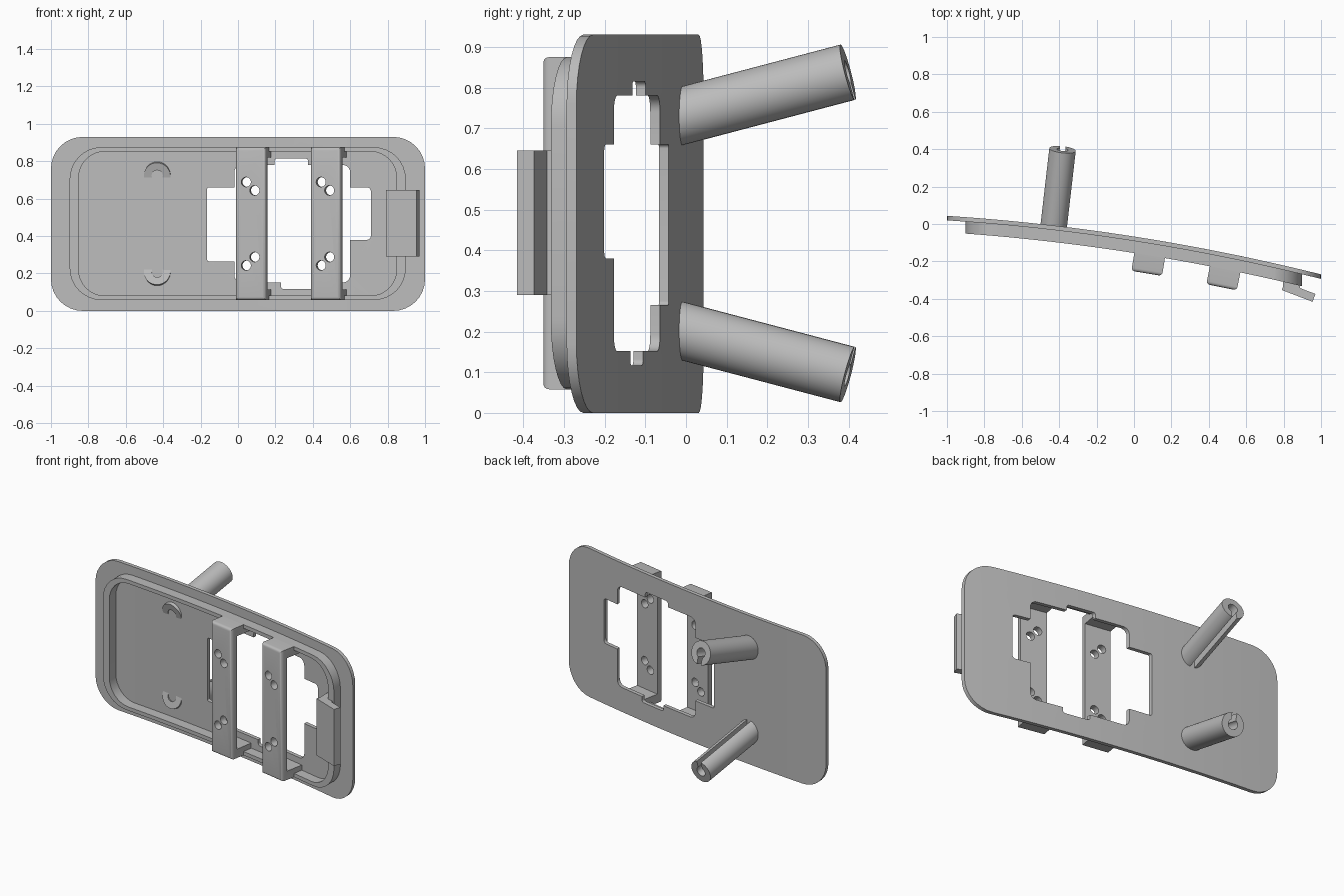
import bpy, bmesh, math
from mathutils import Matrix, Vector

if "Cube" in bpy.data.objects:
    bpy.data.objects.remove(bpy.data.objects["Cube"])

grey = bpy.data.materials.new("plain grey")
grey.use_nodes = True
colour = (0.5, 0.5, 0.5, 1)
grey.diffuse_color = colour
grey.node_tree.nodes["Principled BSDF"].inputs["Base Color"].default_value = colour

MID = 0.466  # height of the horizontal symmetry plane


def prism(name, pts, vec):
    """Closed solid: outline points swept along vec."""
    bm = bmesh.new()
    face = bm.faces.new([bm.verts.new(p) for p in pts])
    swept = bmesh.ops.extrude_face_region(bm, geom=[face], use_keep_orig=True)["geom"]
    bmesh.ops.translate(bm, verts=[g for g in swept if isinstance(g, bmesh.types.BMVert)], vec=vec)
    bmesh.ops.recalc_face_normals(bm, faces=bm.faces)
    mesh = bpy.data.meshes.new(name)
    bm.to_mesh(mesh)
    bm.free()
    mesh.materials.append(grey)
    ob = bpy.data.objects.new(name, mesh)
    bpy.context.collection.objects.link(ob)
    return ob


def rounded(name, x0, x1, z0, z1, r, y0, y1, steps=8):
    """Rounded rectangle in x and z, from y0 to y1."""
    pts = []
    corners = [(x1 - r, z1 - r), (x0 + r, z1 - r), (x0 + r, z0 + r), (x1 - r, z0 + r)]
    for q, (cx, cz) in enumerate(corners):
        for i in range(steps + 1):
            a = math.pi / 2 * (q + i / steps)
            pts.append((cx + r * math.cos(a), y0, cz + r * math.sin(a)))
    return prism(name, pts, (0, y1 - y0, 0))


def box(name, x0, x1, y0, y1, z0, z1):
    return prism(name, [(x0, y0, z0), (x1, y0, z0), (x1, y0, z1), (x0, y0, z1)], (0, y1 - y0, 0))


def cut(ob, cutters):
    """Subtract every cutter, then discard it."""
    for c in cutters:
        mod = ob.modifiers.new("cut", "BOOLEAN")
        mod.operation, mod.solver, mod.object = "DIFFERENCE", "EXACT", c
    bpy.context.view_layer.update()
    deps = bpy.context.evaluated_depsgraph_get()
    mesh = bpy.data.meshes.new_from_object(ob.evaluated_get(deps))
    ob.modifiers.clear()
    ob.data = mesh
    for c in cutters:
        bpy.data.objects.remove(c)


def curve(x):
    """Depth of the curved back surface."""
    return -0.067 - 0.1565 * x - 0.046 * x * x


def bend(ob, strips=24):
    """Slice into upright strips and follow the curve."""
    bm = bmesh.new()
    bm.from_mesh(ob.data)
    bmesh.ops.triangulate(bm, faces=bm.faces)
    for i in range(1, strips):
        bmesh.ops.bisect_plane(bm, geom=bm.verts[:] + bm.edges[:] + bm.faces[:], dist=1e-5,
                               plane_co=(-1 + 2 * i / strips, 0, 0), plane_no=(1, 0, 0))
    for v in bm.verts:
        v.co.y += curve(v.co.x)
    bm.to_mesh(ob.data)
    bm.free()


def smooth(ob):
    bpy.ops.object.select_all(action="DESELECT")
    ob.select_set(True)
    bpy.context.view_layer.objects.active = ob
    bpy.ops.object.shade_smooth_by_angle(angle=math.radians(30))


# Curved face plate with its stepped window
plate = rounded("face_plate", -1, 1, 0, 0.93, 0.17, -0.024, 0)
openings = [(-0.165, 0.1, 0.265, 0.66, 0.01), (-0.02, 0.6, 0.152, 0.78, 0.04),
            (0.5, 0.71, 0.38, 0.66, 0.02), (0.195, 0.375, 0.5, 0.815, 0.015),
            (0.23, 0.4, 0.117, 0.4, 0.015)]
cut(plate, [rounded("window_cutter", *o, -0.2, 0.2) for o in openings])
bend(plate)

# Raised rim on the front
rim = rounded("front_rim", -0.9, 0.897, 0.058, 0.875, 0.17, -0.088, -0.02)
cut(rim, [rounded("rim_cutter", -0.852, 0.848, 0.081, 0.852, 0.14, -0.2, 0.2)])
bend(rim)


# Upright bracket: front strap, two legs, four screw holes
def bracket(name, x, y):
    half, depth = 0.083, 0.17
    ob = box(name, -half, half, 0, depth, 0.058, 0.875)
    bm = bmesh.new()
    bm.from_mesh(ob.data)
    front = [e for e in bm.edges if all(v.co.y < 0.001 for v in e.verts)]
    bmesh.ops.bevel(bm, geom=front, offset=0.018, segments=4, profile=0.5, affect="EDGES")
    bm.to_mesh(ob.data)
    bm.free()
    cutters = [box("gap_cutter", -0.3, 0.3, 0.042, 0.4, 0.113, 0.82)]
    for side in (1, -1):
        for hx, hz in ((-0.025, 0.223), (0.021, 0.178)):
            cutters.append(rounded("hole_cutter", hx - 0.026, hx + 0.026, MID + side * hz - 0.026,
                                   MID + side * hz + 0.026, 0.0259, -0.1, 0.1))
    cut(ob, cutters)
    tilt = math.atan(-0.1565 - 0.092 * x)
    ob.data.transform(Matrix.Translation((x, y, 0)) @ Matrix.Rotation(tilt, 4, "Z"))
    return ob


brackets = [bracket("middle_bracket", 0.068, -0.264), bracket("left_bracket", 0.468, -0.338)]

# Latch tab on the left end, with the block that carries it
tab = prism("latch_tab", [(0.79, -0.353, 0.29), (0.955, -0.416, 0.29), (0.97, -0.374, 0.29),
                          (0.805, -0.311, 0.29)], (0, 0, 0.355))
support = prism("latch_support", [(0.797, -0.33, 0.29), (0.885, -0.36, 0.29), (0.892, -0.25, 0.29),
                                  (0.797, -0.23, 0.29)], (0, 0, 0.355))


# Slotted hollow post leaning outward from the back
def post(name, side):
    start = Vector((-0.432, -0.035, MID + side * 0.257))
    end = Vector((-0.382, 0.398, MID + side * 0.371))
    axis = (end - start).normalized()
    length = (end - start).length

    def ring(label, r, z0, z1):
        pts = [(r * math.cos(a), r * math.sin(a), z0) for a in
               (2 * math.pi * i / 40 for i in range(40))]
        return prism(label, pts, (0, 0, z1 - z0))

    ob = ring(name, 0.071, 0, length)
    cut(ob, [ring("bore_cutter", 0.03, -0.1, length + 0.1),
             box("slot_cutter", -0.015, 0.015, -0.2, 0, -0.1, length + 0.1)])
    up = Vector((0, 0, side))
    up = (up - axis * up.dot(axis)).normalized()
    across = up.cross(axis)
    turn = Matrix((across, up, axis)).transposed().to_4x4()
    ob.data.transform(Matrix.Translation(start) @ turn)
    return ob


posts = [post("upper_post", 1), post("lower_post", -1)]

for part in [plate, rim, tab, support] + brackets + posts:
    smooth(part)
